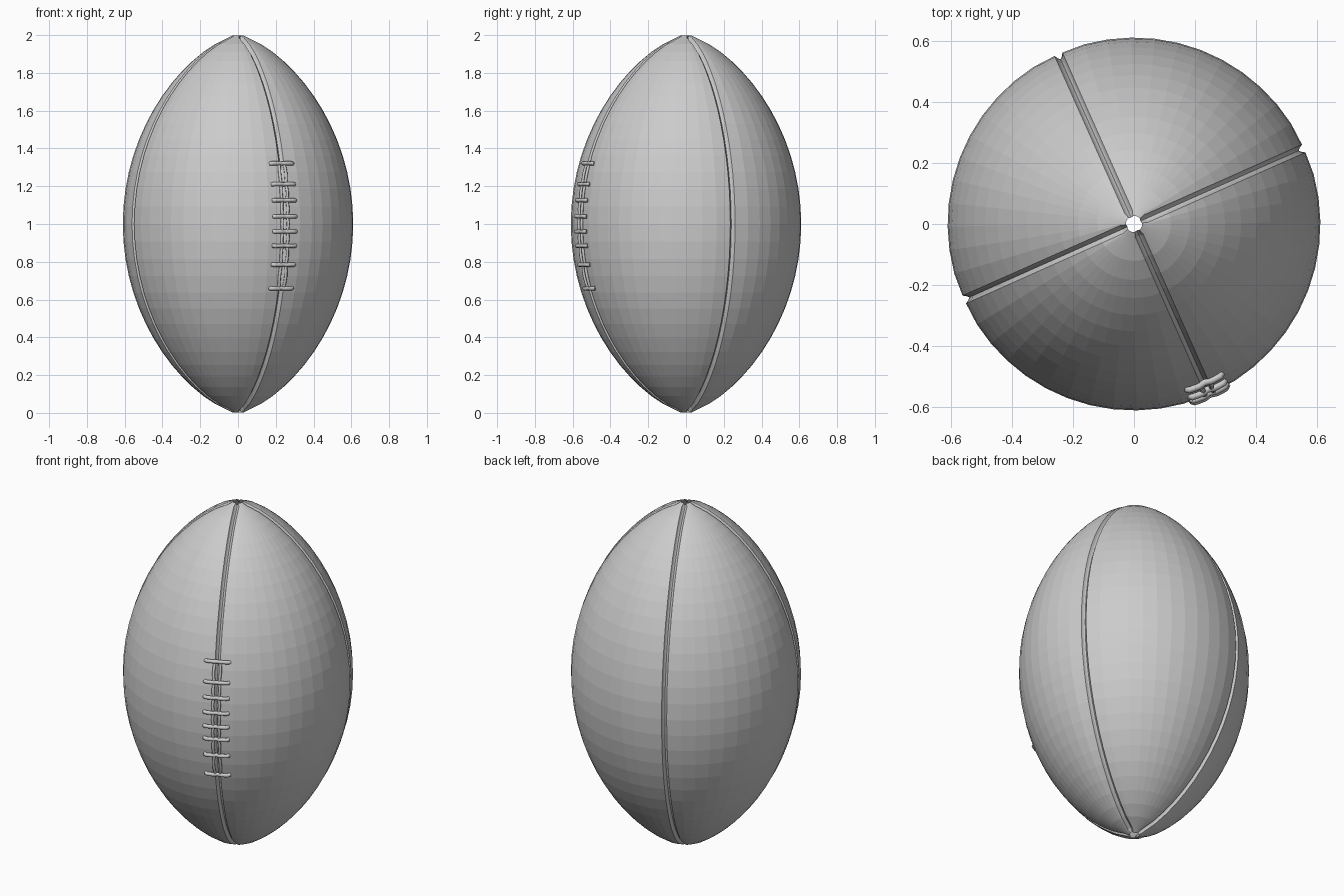
import bpy, bmesh, math
from mathutils import Vector

cube = bpy.data.objects.get("Cube")
if cube:
    bpy.data.objects.remove(cube, do_unlink=True)

grey = bpy.data.materials.new("grey leather")
grey.use_nodes = True
COLOUR = (0.6, 0.6, 0.6, 1)
grey.diffuse_color = COLOUR
grey.node_tree.nodes["Principled BSDF"].inputs["Base Color"].default_value = COLOUR

RADIUS, POWER = 0.61, 0.68
SEAM = math.radians(24)            # direction of the first seam
LACE = SEAM - math.pi / 2          # the laced seam
ROWS, COLS = 28, 12


def radius_at(z):
    t = min(abs(z - 1), 1)
    return RADIUS * (1 - t * t) ** POWER


def surface(angle, z, lift=0.0):
    """Point on the ball, lifted along the outward normal."""
    e = 0.002
    r = radius_at(z)
    slope = (radius_at(z + e) - radius_at(z - e)) / (2 * e)
    n = Vector((1, -slope)).normalized()
    r += n.x * lift
    return Vector((r * math.cos(angle), r * math.sin(angle), z + n.y * lift))


def finish(obj):
    bpy.context.collection.objects.link(obj)
    obj.data.materials.append(grey)
    return obj


# Four leather panels, with their edges turned down into the seams
def panel_row(z, start):
    half = math.asin(min(0.014 / radius_at(z), 0.6))
    row = [(0, -0.02), (half * 0.55, -0.013), (half, -0.002)]
    inner = math.pi / 2 - 2 * half
    row += [(half + inner * i / COLS, 0) for i in range(1, COLS)]
    row += [(math.pi / 2 - a, d) for a, d in reversed(row[:3])]
    return [surface(start + a, z, d) for a, d in row]


bm = bmesh.new()
heights = []
for i in range(ROWS + 1):
    u = 2 * i / ROWS - 1
    heights.append(1 + 0.988 * (0.45 * u + 0.55 * math.sin(u * math.pi / 2)))
for k in range(4):
    start = SEAM + k * math.pi / 2
    grid = [[bm.verts.new(p) for p in panel_row(z, start)] for z in heights]
    # rounded lip around the small opening at each tip
    for end, pos in ((0, 0), (-1, len(grid))):
        lip = []
        for v in grid[end]:
            z = 0.001 if end == 0 else 1.999
            lip.append(bm.verts.new((v.co.x * 0.55, v.co.y * 0.55,
                                     z + (v.co.z - heights[end]) * 0.6)))
        grid.insert(pos if end == 0 else len(grid), lip)
    for low, high in zip(grid, grid[1:]):
        for j in range(len(low) - 1):
            bm.faces.new((low[j], low[j + 1], high[j + 1], high[j]))
bmesh.ops.remove_doubles(bm, verts=bm.verts, dist=0.0005)
bmesh.ops.recalc_face_normals(bm, faces=bm.faces)
mesh = bpy.data.meshes.new("ball_panels")
bm.to_mesh(mesh)
bm.free()
finish(bpy.data.objects.new("ball_panels", mesh))


# Laces
def cord(name, points, thickness):
    curve = bpy.data.curves.new(name, "CURVE")
    curve.dimensions = "3D"
    curve.bevel_depth = thickness
    curve.bevel_resolution = 2
    curve.use_fill_caps = True
    line = curve.splines.new("POLY")
    line.points.add(len(points) - 1)
    for p, co in zip(line.points, points):
        p.co = (*co, 1)
    return finish(bpy.data.objects.new(name, curve))


bars = [0.66, 0.785, 0.885, 0.96, 1.04, 1.125, 1.21, 1.32]
for n, z in enumerate(bars):
    pts = []
    for i in range(-6, 7):
        s = i / 6
        lift = 0.006 - 0.005 * max(0, 1 - abs(s) * 3) - 0.008 * (abs(s) == 1)
        pts.append(surface(LACE + s * 0.066 / radius_at(z), z, lift))
    cord(f"cross_lace_{n + 1}", pts, 0.011)

# Two strands weaving along the seam beneath the cross laces
for side, name in ((-1, "right_long_lace"), (1, "left_long_lace")):
    pts = []
    for low, high in zip(bars, bars[1:]):
        for f in (0, 0.25, 0.5, 0.75):
            z = low + (high - low) * f
            spread = 0.013 + 0.005 * math.sin(f * math.pi)
            pts.append(surface(LACE + side * spread / radius_at(z), z,
                               0.004 * math.sin(f * math.pi)))
    pts.append(surface(LACE + side * 0.013 / radius_at(bars[-1]), bars[-1]))
    cord(name, pts, 0.008)
